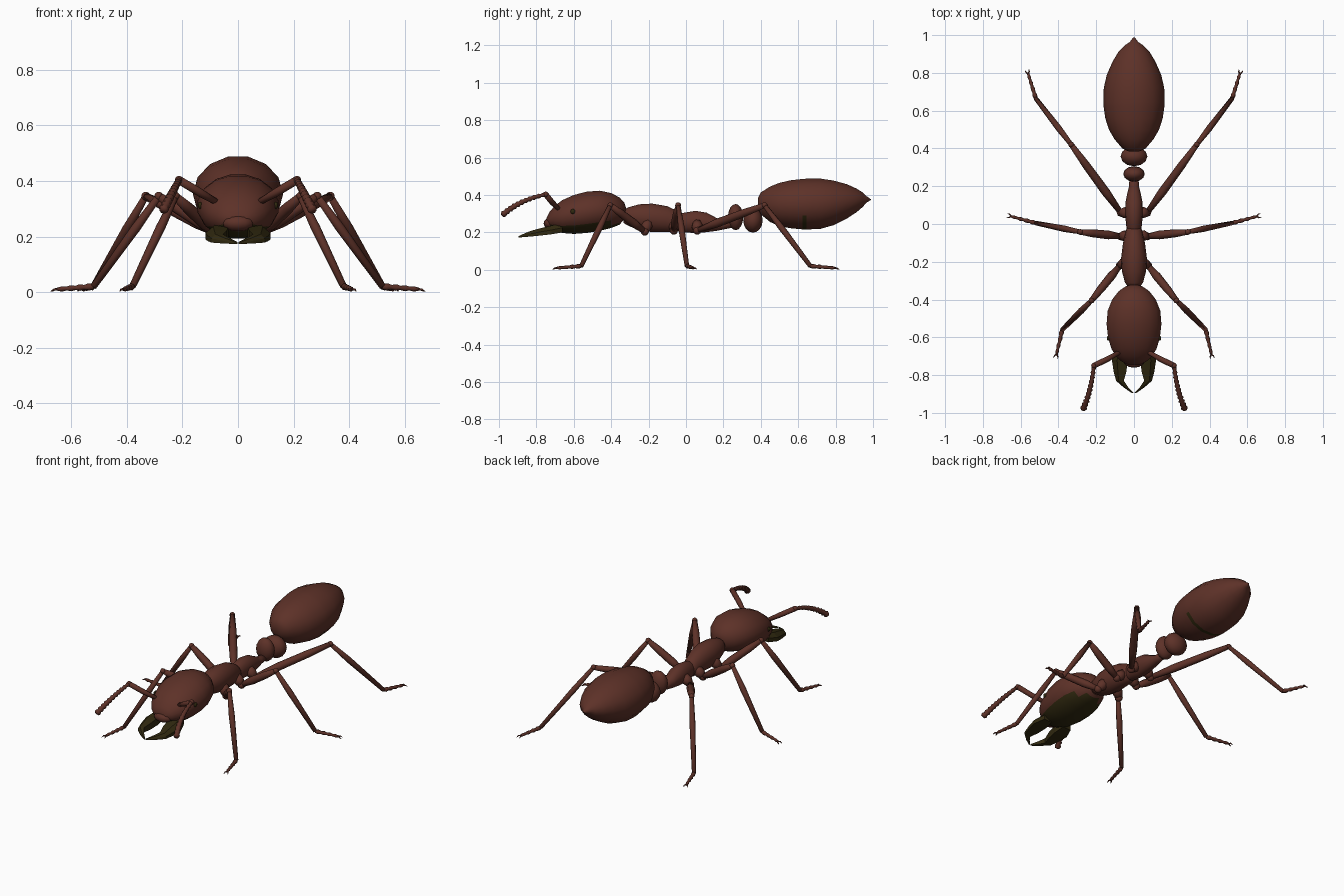
import bpy, bmesh, math
from mathutils import Vector

if "Cube" in bpy.data.objects:
    bpy.data.objects.remove(bpy.data.objects["Cube"], do_unlink=True)


def material(name, rgb):
    mat = bpy.data.materials.new(name)
    mat.use_nodes = True
    mat.diffuse_color = (*rgb, 1)
    mat.node_tree.nodes["Principled BSDF"].inputs["Base Color"].default_value = (*rgb, 1)
    return mat


BROWN = material("reddish brown", (0.11, 0.031, 0.021))
DARK = material("dark olive", (0.03, 0.022, 0.005))


def finish(bm, name, mats, smooth=True, dark_rule=None):
    """Turn a bmesh into an object, colouring faces by an optional rule."""
    bmesh.ops.recalc_face_normals(bm, faces=bm.faces)
    for f in bm.faces:
        f.smooth = smooth
        if dark_rule and dark_rule(f.calc_center_median()):
            f.material_index = 1
    mesh = bpy.data.meshes.new(name)
    bm.to_mesh(mesh)
    bm.free()
    for m in mats:
        mesh.materials.append(m)
    obj = bpy.data.objects.new(name, mesh)
    bpy.context.collection.objects.link(obj)
    return obj


def skin(bm, rings):
    """Bridge consecutive vertex rings and cap both ends."""
    n = len(rings[0])
    for a, b in zip(rings, rings[1:]):
        for i in range(n):
            j = (i + 1) % n
            bm.faces.new((a[i], a[j], b[j], b[i]))
    bm.faces.new(rings[0])
    bm.faces.new(rings[-1])


def body(name, stations, sides=14, dark_rule=None):
    """Loft ellipses along y; each station is (y, bottom, top, half width)."""
    bm = bmesh.new()
    rings = []
    for y, lo, hi, w in stations:
        ring = []
        for i in range(sides):
            a = math.tau * (i + 0.5) / sides + math.pi / 2
            ring.append(bm.verts.new((w * math.cos(a), y, (lo + hi) / 2 + (hi - lo) / 2 * math.sin(a))))
        rings.append(ring)
    skin(bm, rings)
    return finish(bm, name, [BROWN, DARK], dark_rule=dark_rule)


def add_tube(bm, points, radii, sides=8):
    """Round tube through points, with one radius per point."""
    pts = [Vector(p) for p in points]
    rings, side, last = [], None, None
    for k, p in enumerate(pts):
        t = (pts[min(k + 1, len(pts) - 1)] - pts[max(k - 1, 0)]).normalized()
        side = t.orthogonal().normalized() if side is None else last.rotation_difference(t) @ side
        last, up = t, t.cross(side)
        rings.append([bm.verts.new(p + radii[k] * (side * math.cos(a) + up * math.sin(a)))
                      for a in (math.tau * i / sides for i in range(sides))])
    skin(bm, rings)


def add_ball(bm, centre, size, segments=12):
    made = bmesh.ops.create_uvsphere(bm, u_segments=segments, v_segments=8, radius=1)
    for v in made["verts"]:
        v.co = Vector(centre) + Vector(a * b for a, b in zip(v.co, size))


def ball(name, centre, size, mat):
    bm = bmesh.new()
    add_ball(bm, centre, size)
    return finish(bm, name, [mat])


def beads(start, mid, end, count, r0, r1):
    """Points and pulsing radii along a quadratic arc."""
    a, b, c = Vector(start), Vector(mid), Vector(end)
    pts, radii = [], []
    for k in range(count * 2 + 1):
        t = k / (count * 2)
        pts.append(a * (1 - t) ** 2 + b * 2 * t * (1 - t) + c * t * t)
        radii.append((r0 + (r1 - r0) * t) * (1 if k % 2 else 0.68))
    return pts, radii


# Head with a dark underside
body("head", [(-.745, .25, .28, .03), (-.73, .225, .31, .065), (-.70, .207, .345, .098),
              (-.66, .195, .375, .122), (-.60, .19, .402, .14), (-.53, .195, .42, .148),
              (-.46, .207, .425, .142), (-.40, .222, .412, .118), (-.355, .24, .388, .082),
              (-.33, .27, .36, .045), (-.322, .30, .335, .015)],
     sides=16, dark_rule=lambda c: c.z < .25 and c.y > -.72)
ball("face_plate", (0, -.725, .248), (.056, .036, .03), BROWN)

# Thorax and waist
body("front_thorax", [(-.335, .25, .32, .03), (-.31, .235, .335, .048), (-.25, .21, .352, .064),
                      (-.18, .2, .356, .068), (-.10, .2, .342, .058), (-.05, .2, .318, .047),
                      (-.01, .215, .29, .035)])
body("rear_thorax", [(-.06, .22, .28, .03), (-.02, .2, .305, .04), (.05, .195, .317, .047),
                     (.11, .2, .307, .046), (.16, .207, .28, .036), (.20, .215, .262, .026),
                     (.25, .225, .262, .024)])
ball("front_waist_node", (0, .265, .282), (.057, .041, .07), BROWN)
ball("rear_waist_node", (0, .358, .265), (.071, .052, .066), BROWN)

# Abdomen with a narrow dark crease under the belly
body("abdomen", [(.385, .33, .385, .03), (.40, .295, .415, .062), (.45, .253, .448, .104),
                 (.50, .231, .468, .133), (.56, .219, .482, .152), (.622, .213, .489, .161),
                 (.645, .212, .491, .162), (.72, .216, .491, .16), (.79, .236, .48, .144),
                 (.86, .272, .46, .113), (.91, .305, .437, .083), (.945, .335, .415, .05),
                 (.964, .358, .395, .022), (.988, .373, .378, .004)],
     dark_rule=lambda c: .625 < c.y < .643 and c.z < .3)

# Legs: body joint, coxa tip, knee, ankle, foot tip
LEGS = {
    "front": ((.035, -.20, .26), (.075, -.22, .205), (.225, -.405, .345), (.38, -.56, .02), (.41, -.69, .01)),
    "middle": ((.03, -.06, .25), (.07, -.065, .21), (.285, -.042, .345), (.52, .005, .02), (.65, .04, .01)),
    "hind": ((.03, .06, .25), (.07, .06, .21), (.332, .42, .345), (.52, .665, .02), (.56, .795, .01)),
}
for side, s in (("left", 1), ("right", -1)):
    for leg, joints in LEGS.items():
        hip, coxa, knee, ankle, toe = (Vector((s * x, y, z)) for x, y, z in joints)
        bm = bmesh.new()
        add_tube(bm, [hip, hip.lerp(coxa, .5), coxa], [.026, .03, .02])
        add_ball(bm, coxa, (.022, .022, .022), 8)
        add_tube(bm, [coxa, coxa.lerp(knee, .3), coxa.lerp(knee, .7), knee], [.014, .023, .021, .014])
        add_ball(bm, knee, (.016, .016, .016), 8)
        add_tube(bm, [knee, knee.lerp(ankle, .35), ankle], [.012, .017, .012])
        add_tube(bm, *beads(ankle, ankle.lerp(toe, .5), toe, 4, .014, .009), sides=6)
        # Pair of claws
        ahead = (toe - ankle).normalized()
        across = ahead.cross(Vector((0, 0, 1)))
        for c in (1, -1):
            add_tube(bm, [toe, toe + ahead * .01 + across * c * .009,
                          toe + ahead * .022 + across * c * .011 - Vector((0, 0, .006))],
                     [.005, .004, .001], 5)
        finish(bm, f"{leg}_leg_{side}", [BROWN])

    # Elbowed antenna with a beaded outer part
    elbow = Vector((s * .212, -.75, .403))
    bm = bmesh.new()
    add_tube(bm, [(s * .07, -.675, .32), (s * .14, -.715, .36), elbow], [.011, .015, .015])
    add_ball(bm, elbow, (.015, .015, .015), 8)
    add_tube(bm, *beads(elbow, (s * .228, -.89, .375), (s * .27, -.982, .292), 11, .012, .019))
    finish(bm, f"antenna_{side}", [BROWN])

    # Curved flat jaw: paired outer and inner edges, sloping down to the tip
    bm = bmesh.new()
    rings = []
    for y, outer, inner, lo, hi in ((-.66, .095, .04, .2, .25), (-.72, .117, .034, .19, .236),
                                    (-.78, .108, .04, .183, .222), (-.83, .095, .054, .178, .208),
                                    (-.865, .055, .03, .175, .194), (-.895, .012, .002, .173, .18)):
        rings.append([bm.verts.new((s * x, y, z)) for x, z in
                      ((outer, lo), (outer, (lo + hi) / 2), ((outer * 2 + inner) / 3, hi), (inner, hi), (inner, lo))])
    skin(bm, rings)
    finish(bm, f"jaw_{side}", [DARK], smooth=False)

    ball(f"eye_{side}", (s * .136, -.605, .312), (.008, .013, .013), DARK)
